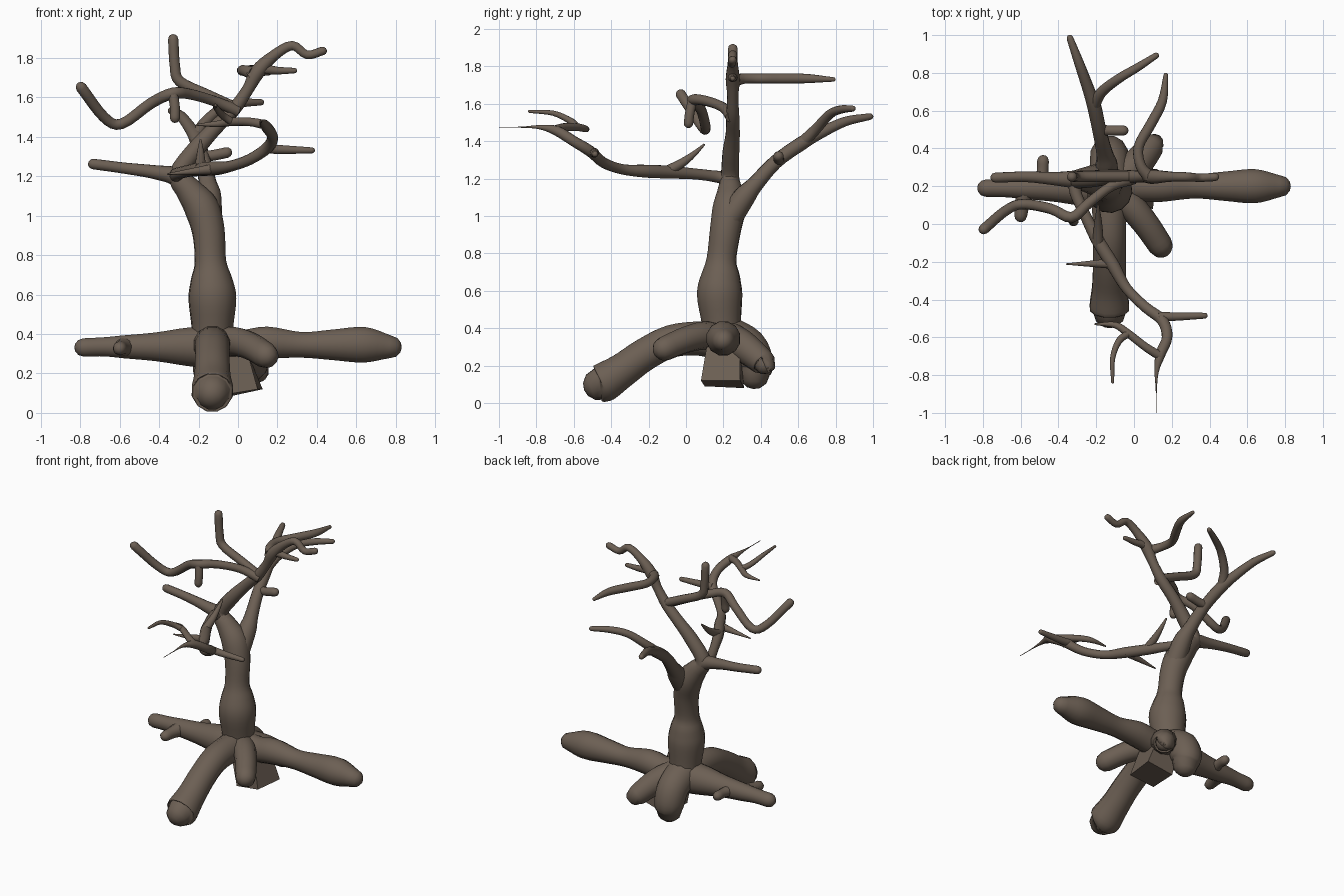
import bpy, bmesh, math
from mathutils import Vector

bark = bpy.data.materials.new("bark brown")
bark.diffuse_color = (0.15, 0.115, 0.088, 1)


def finish(name, bm):
    bmesh.ops.recalc_face_normals(bm, faces=bm.faces)
    me = bpy.data.meshes.new(name)
    bm.to_mesh(me)
    bm.free()
    me.materials.append(bark)
    ob = bpy.data.objects.new(name, me)
    bpy.context.collection.objects.link(ob)
    return ob


def limb(name, *pts, sides=12, steps=4):
    """Smooth round-tipped tube through (x, y, z, radius) points."""
    P = [Vector(p) for p in pts]
    # pull the tip back so the rounded end stops at the last point
    d = (P[-1] - P[-2]).to_3d().normalized()
    r = P[-1].w
    P[-1] = Vector((*(P[-1].to_3d() - d * r), r))
    ctl = [2 * P[0] - P[1]] + P + [2 * P[-1] - P[-2]]
    path = []
    for i in range(1, len(ctl) - 2):
        a, b, c, e = ctl[i - 1:i + 3]
        for k in range(steps):
            t = k / steps
            path.append(0.5 * (2 * b + (c - a) * t + (2 * a - 5 * b + 4 * c - e) * t * t
                               + (3 * b - a - 3 * c + e) * t ** 3))
    path.append(P[-1])
    for s in (35, 65):
        q = P[-1].to_3d() + d * r * math.sin(math.radians(s))
        path.append(Vector((*q, r * math.cos(math.radians(s)))))
    bm = bmesh.new()
    rings = []
    u = None
    for i, p in enumerate(path):
        t = (path[min(i + 1, len(path) - 1)] - path[max(i - 1, 0)]).to_3d().normalized()
        u = t.orthogonal() if u is None else u - t * u.dot(t)
        u.normalize()
        v = t.cross(u)
        rings.append([bm.verts.new(p.to_3d() + p.w * (u * math.cos(2 * math.pi * k / sides)
                      + v * math.sin(2 * math.pi * k / sides))) for k in range(sides)])
    for A, B in zip(rings, rings[1:]):
        for k in range(sides):
            bm.faces.new((A[k], A[k - 1], B[k - 1], B[k]))
    tip = bm.verts.new(P[-1].to_3d() + d * r)
    for k in range(sides):
        bm.faces.new((rings[-1][k], rings[-1][k - 1], tip))
    bm.faces.new(rings[0])
    for f in bm.faces:
        f.smooth = len(f.verts) < 5
    return finish(name, bm)


# trunk running on into the main leaning limb
limb("trunk", (-.13, .2, .25, .1), (-.13, .19, .42, .105), (-.13, .18, .58, .122), (-.135, .185, .68, .105),
     (-.14, .19, .77, .08), (-.15, .21, .92, .083), (-.185, .23, 1.04, .088), (-.25, .235, 1.13, .068),
     (-.3, .235, 1.21, .05), (-.21, .24, 1.34, .045), (-.12, .25, 1.44, .038), (-.02, .25, 1.54, .035),
     (.05, .25, 1.64, .03), (.1, .25, 1.73, .038), (.18, .25, 1.81, .028), (.275, .25, 1.862, .024),
     (.35, .245, 1.815, .022), (.45, .25, 1.84, .022), sides=14)

# branches off the main limb
limb("left_branch", (-.2, .23, 1.08, .06), (-.3, .235, 1.19, .05), (-.42, .24, 1.22, .036),
     (-.57, .25, 1.24, .029), (-.76, .245, 1.265, .027))
limb("upright_branch", (0, .25, 1.54, .03), (-.15, .25, 1.61, .028), (-.295, .25, 1.68, .028),
     (-.32, .25, 1.76, .027), (-.33, .25, 1.92, .027))
limb("long_left_branch", (0, .24, 1.53, .03), (-.12, .2, 1.58, .027), (-.24, .11, 1.615, .027),
     (-.33, .035, 1.62, .029), (-.44, .08, 1.57, .028), (-.59, .105, 1.465, .027),
     (-.68, .07, 1.5, .027), (-.81, -.04, 1.67, .028))
limb("hanging_stub", (-.33, .035, 1.62, .026), (-.32, .02, 1.55, .026), (-.32, .01, 1.47, .026))
limb("upper_right_twig", (.06, .25, 1.7, .03), (.12, .25, 1.74, .027), (.2, .25, 1.735, .02), (.3, .25, 1.735, .014))
limb("upper_back_twig", (.08, .25, 1.72, .035), (.035, .31, 1.735, .028), (.025, .41, 1.735, .027),
     (.09, .53, 1.735, .028), (.15, .65, 1.735, .025), (.17, .8, 1.73, .012))

# back limb with its fork
limb("back_limb", (-.15, .22, .97, .07), (-.145, .31, 1.1, .06), (-.155, .37, 1.17, .045), (-.18, .48, 1.29, .038),
     (-.21, .62, 1.39, .038), (-.24, .71, 1.44, .032), (-.29, .85, 1.505, .026), (-.345, 1, 1.535, .018))
limb("back_fork", (-.21, .63, 1.4, .032), (-.17, .7, 1.47, .028), (-.08, .77, 1.545, .025),
     (.02, .83, 1.57, .022), (.13, .9, 1.575, .016))
limb("back_stub", (-.19, .5, 1.3, .028), (-.13, .495, 1.305, .028), (-.03, .495, 1.325, .028))

# front limb, curling to a thin point
limb("front_limb", (-.3, .23, 1.2, .045), (-.31, .17, 1.21, .033), (-.26, .05, 1.225, .03), (-.19, -.09, 1.235, .035),
     (-.11, -.22, 1.24, .035), (-.04, -.34, 1.25, .028), (.06, -.44, 1.285, .028), (.15, -.51, 1.345, .03),
     (.175, -.6, 1.4, .028), (.14, -.69, 1.455, .027), (.12, -.78, 1.475, .012),
     (.118, -.88, 1.475, .003), (.118, -1, 1.475, .002))
limb("front_left_twig", (-.1, -.21, 1.24, .03), (-.18, -.21, 1.23, .022), (-.36, -.212, 1.21, .004))
limb("front_upright_twig", (-.19, -.1, 1.24, .03), (-.19, -.02, 1.285, .024), (-.19, .04, 1.33, .016), (-.19, .1, 1.385, .006))
limb("front_right_twig", (.13, -.49, 1.34, .025), (.22, -.49, 1.335, .023), (.39, -.485, 1.33, .016))
limb("curling_twig", (.14, -.7, 1.46, .025), (.06, -.65, 1.475, .022), (-.03, -.58, 1.475, .021),
     (-.1, -.535, 1.465, .017), (-.21, -.53, 1.46, .005))
limb("forward_twig", (-.03, -.58, 1.475, .02), (-.08, -.62, 1.51, .018), (-.113, -.71, 1.55, .014), (-.113, -.845, 1.56, .008))

# roots
limb("right_root", (-.12, .2, .34, .1), (.03, .2, .34, .085), (.15, .2, .355, .085), (.32, .2, .345, .067),
     (.48, .2, .345, .08), (.64, .2, .345, .093), (.83, .2, .33, .06))
limb("left_root", (-.1, .19, .33, .115), (-.26, .19, .335, .1), (-.42, .19, .335, .075), (-.58, .19, .335, .06),
     (-.68, .19, .335, .05), (-.83, .19, .33, .048))
limb("left_root_back_knob", (-.5, .19, .335, .045), (-.485, .27, .335, .032), (-.48, .365, .335, .032))
limb("left_root_front_knob", (-.57, .19, .335, .055), (-.59, .11, .33, .04), (-.605, .01, .325, .035))
limb("front_root", (-.13, .2, .33, .11), (-.13, .07, .345, .095), (-.13, -.08, .33, .09), (-.13, -.22, .26, .09),
     (-.13, -.34, .175, .095), (-.13, -.44, .11, .108), (-.13, -.545, .07, .09))
limb("front_right_root", (-.1, .19, .35, .08), (-.01, .09, .36, .075), (.07, -.01, .335, .07), (.175, -.165, .27, .066))
limb("back_root", (-.13, .22, .36, .11), (-.13, .33, .3, .105), (-.13, .37, .21, .1), (-.12, .36, .075, .085))
limb("back_right_root", (-.08, .22, .34, .1), (.01, .31, .3, .085), (.09, .41, .22, .07), (.13, .44, .17, .055))

# four-sided broken stub under the base
bm = bmesh.new()
top = [bm.verts.new((-.04 + a * .09, .2 + b * .09, .3)) for a, b in ((-1, -1), (1, -1), (1, 1), (-1, 1))]
low = [bm.verts.new(v) for v in ((-.08, .1, .09), (.1, .08, .12), (.125, .29, .12), (-.06, .31, .08))]
bm.faces.new(top)
bm.faces.new(low)
for k in range(4):
    bm.faces.new((top[k], top[k - 1], low[k - 1], low[k]))
finish("broken_stub", bm)
